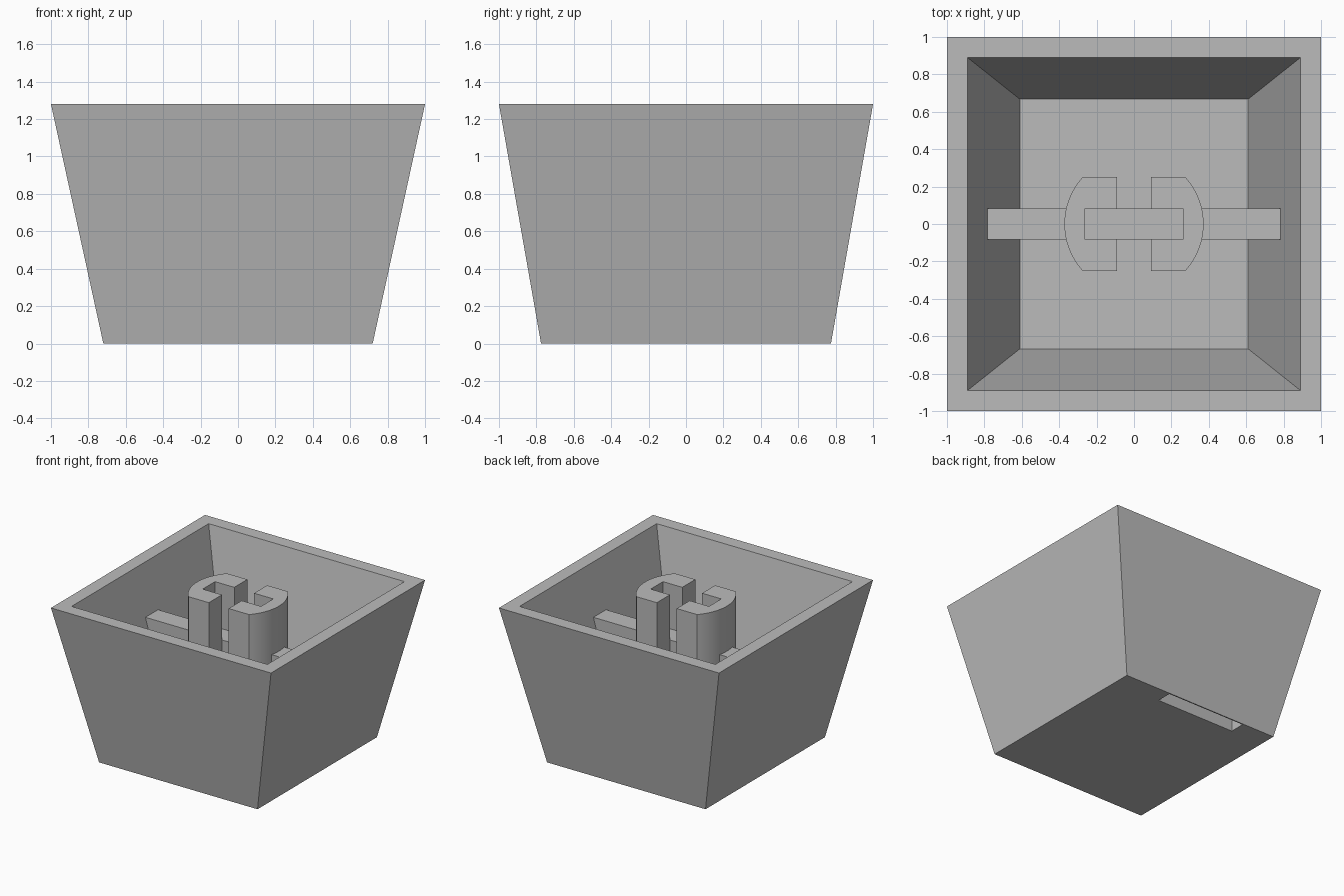
import bpy, bmesh, math

cube = bpy.data.objects.get("Cube")
if cube:
    bpy.data.objects.remove(cube, do_unlink=True)

grey = bpy.data.materials.new("plain grey")
grey.use_nodes = True
grey.diffuse_color = (0.5, 0.5, 0.5, 1)
grey.node_tree.nodes["Principled BSDF"].inputs["Base Color"].default_value = (0.5, 0.5, 0.5, 1)

HEIGHT, FLOOR = 1.28, 0.3


def finish(name, bm):
    bmesh.ops.recalc_face_normals(bm, faces=bm.faces)
    mesh = bpy.data.meshes.new(name)
    bm.to_mesh(mesh)
    bm.free()
    mesh.materials.append(grey)
    obj = bpy.data.objects.new(name, mesh)
    bpy.context.collection.objects.link(obj)
    return obj


def ring(bm, hx, hy, z, cx=0, cy=0):
    return [bm.verts.new((cx + sx * hx, cy + sy * hy, z))
            for sx, sy in ((-1, -1), (1, -1), (1, 1), (-1, 1))]


def loft(bm, rings):
    """Join successive rings with side faces and cap both ends."""
    for a, b in zip(rings, rings[1:]):
        n = len(a)
        for i in range(n):
            j = (i + 1) % n
            bm.faces.new((a[i], a[j], b[j], b[i]))
    bm.faces.new(rings[0])
    bm.faces.new(rings[-1])


# Tapered hollow body: outside, rim, inside, floor
bm = bmesh.new()
loft(bm, [ring(bm, 0.72, 0.775, 0), ring(bm, 1, 1, HEIGHT),
          ring(bm, 0.89, 0.89, HEIGHT), ring(bm, 0.61, 0.667, FLOOR)])
body = finish("tapered_body", bm)

# Narrow recess in the underside, close to the back edge
bm = bmesh.new()
loft(bm, [ring(bm, 0.36, 0.063, z, -0.065, 0.703) for z in (-0.05, 0.15)])
cutter = finish("recess_cutter", bm)
cutter.hide_render = True
cut = body.modifiers.new("recess", "BOOLEAN")
cut.operation = "DIFFERENCE"
cut.solver = "EXACT"
cut.object = cutter
bpy.context.view_layer.objects.active = body
bpy.ops.object.modifier_apply(modifier=cut.name)
bpy.data.objects.remove(cutter, do_unlink=True)

# Cross rib that meets the sloping side walls
bm = bmesh.new()
loft(bm, [ring(bm, 0.61, 0.082, FLOOR), ring(bm, 0.785, 0.082, 0.91)])
finish("cross_rib", bm)

# Two C-shaped stem halves with a round outer side
R, HALF, STEPS = 0.372, 0.25, 24
limit = math.asin(HALF / R)
arc = [(R * math.cos(a), R * math.sin(a))
       for a in (limit * (2 * i / STEPS - 1) for i in range(STEPS + 1))]
notch = [(0.09, HALF), (0.09, 0.08), (0.265, 0.08),
         (0.265, -0.08), (0.09, -0.08), (0.09, -HALF)]
for side, name in ((1, "stem_left"), (-1, "stem_right")):
    bm = bmesh.new()
    loft(bm, [[bm.verts.new((side * x, y, z)) for x, y in arc + notch]
              for z in (FLOOR, HEIGHT)])
    stem = finish(name, bm)
    bpy.ops.object.select_all(action="DESELECT")
    stem.select_set(True)
    bpy.context.view_layer.objects.active = stem
    bpy.ops.object.shade_smooth_by_angle(angle=math.radians(30))
